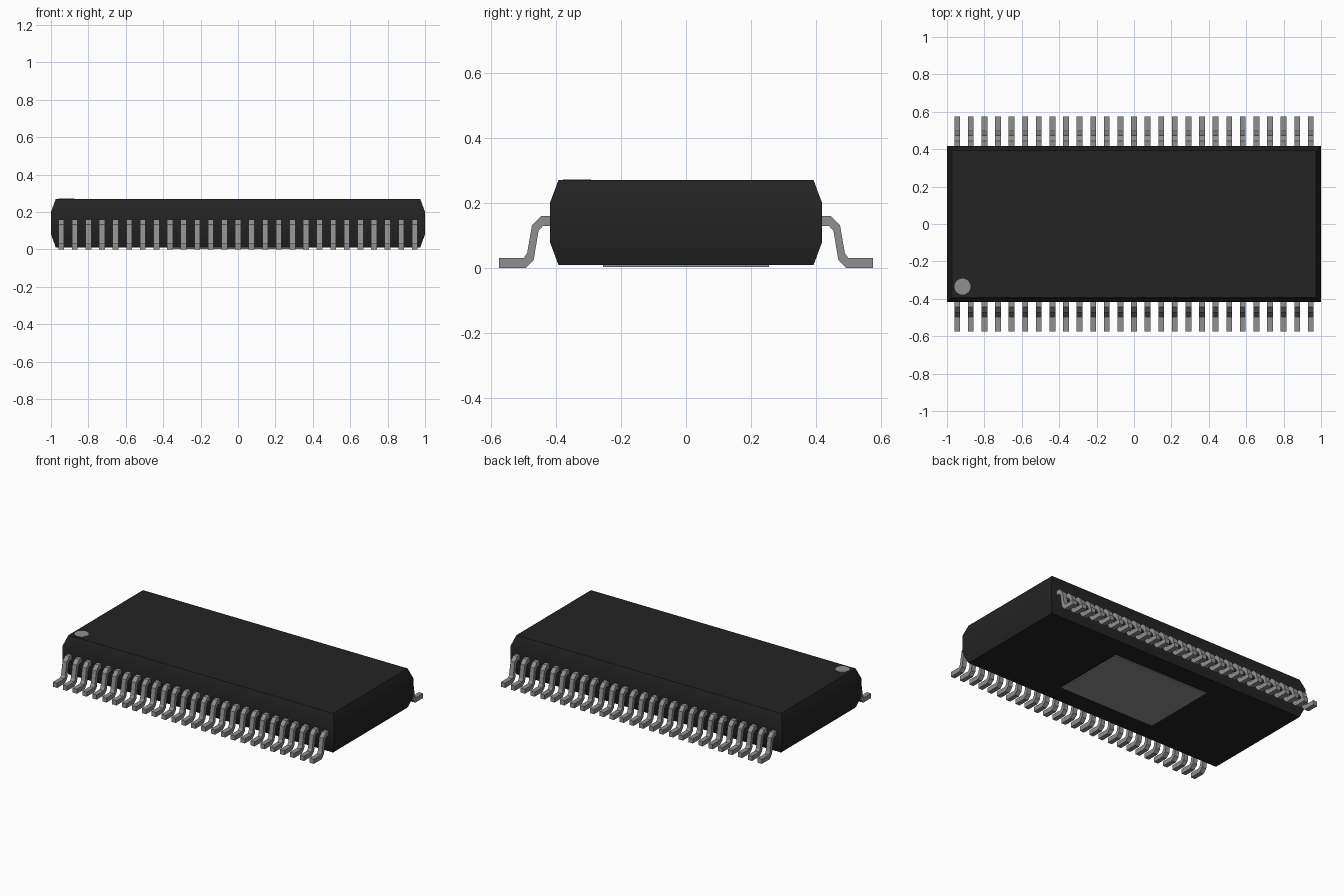
import bpy, bmesh

cube = bpy.data.objects.get("Cube")
if cube:
    bpy.data.objects.remove(cube, do_unlink=True)


def material(name, value, roughness):
    m = bpy.data.materials.new(name)
    m.use_nodes = True
    colour = (value, value, value, 1)
    m.diffuse_color = colour
    bsdf = next(n for n in m.node_tree.nodes if n.type == 'BSDF_PRINCIPLED')
    bsdf.inputs["Base Color"].default_value = colour
    bsdf.inputs["Roughness"].default_value = roughness
    return m


black = material("black plastic", 0.017, 0.6)
grey = material("grey metal", 0.28, 0.5)


def finish(name, bm, mat, smooth=False):
    bmesh.ops.recalc_face_normals(bm, faces=bm.faces)
    mesh = bpy.data.meshes.new(name)
    bm.to_mesh(mesh)
    bm.free()
    mesh.materials.append(mat)
    obj = bpy.data.objects.new(name, mesh)
    bpy.context.collection.objects.link(obj)
    if smooth:
        bpy.ops.object.select_all(action='DESELECT')
        obj.select_set(True)
        bpy.context.view_layer.objects.active = obj
        bpy.ops.object.shade_smooth_by_angle(angle=0.52)
    return obj


# Moulded body: stacked rectangles, tapering towards top and bottom
bm = bmesh.new()
rings = []
for z, inset in ((0.01, 0.026), (0.08, 0), (0.2, 0), (0.27, 0.026)):
    x, y = 1 - inset, 0.418 - inset
    rings.append([bm.verts.new((sx * x, sy * y, z))
                  for sx, sy in ((-1, -1), (1, -1), (1, 1), (-1, 1))])
for low, high in zip(rings, rings[1:]):
    for i in range(4):
        j = (i + 1) % 4
        bm.faces.new((low[i], low[j], high[j], high[i]))
bm.faces.new(rings[0])
bm.faces.new(rings[-1])
finish("body", bm, black, smooth=True)

# Gull-wing leads: one (y, z) profile extruded across each lead
PROFILE = ((0.40, 0.16), (0.445, 0.16), (0.473, 0.132), (0.488, 0.046),
           (0.498, 0.031), (0.574, 0.031), (0.574, 0), (0.493, 0),
           (0.468, 0.024), (0.453, 0.114), (0.44, 0.129), (0.40, 0.129))
COUNT, PITCH, WIDTH = 27, 0.0727, 0.031


def lead_row(name, side):
    bm = bmesh.new()
    for i in range(COUNT):
        x = (i - (COUNT - 1) / 2) * PITCH - WIDTH / 2
        face = bm.faces.new([bm.verts.new((x, side * y, z)) for y, z in PROFILE])
        ext = bmesh.ops.extrude_face_region(bm, geom=[face], use_keep_orig=True)
        verts = [g for g in ext["geom"] if isinstance(g, bmesh.types.BMVert)]
        bmesh.ops.translate(bm, verts=verts, vec=(WIDTH, 0, 0))
    return finish(name, bm, grey)


lead_row("front_leads", -1)
lead_row("back_leads", 1)

# Thermal pad under the body
bm = bmesh.new()
bmesh.ops.create_cube(bm, size=1)
bmesh.ops.scale(bm, verts=bm.verts, vec=(0.71, 0.51, 0.01))
bmesh.ops.translate(bm, verts=bm.verts, vec=(0, 0, 0.008))
finish("thermal_pad", bm, grey)

# Round marker on the top near the first lead
bm = bmesh.new()
bmesh.ops.create_cone(bm, cap_ends=True, segments=32, radius1=0.043,
                      radius2=0.043, depth=0.005)
bmesh.ops.translate(bm, verts=bm.verts, vec=(-0.917, -0.335, 0.27))
finish("marker_dot", bm, grey, smooth=True)
